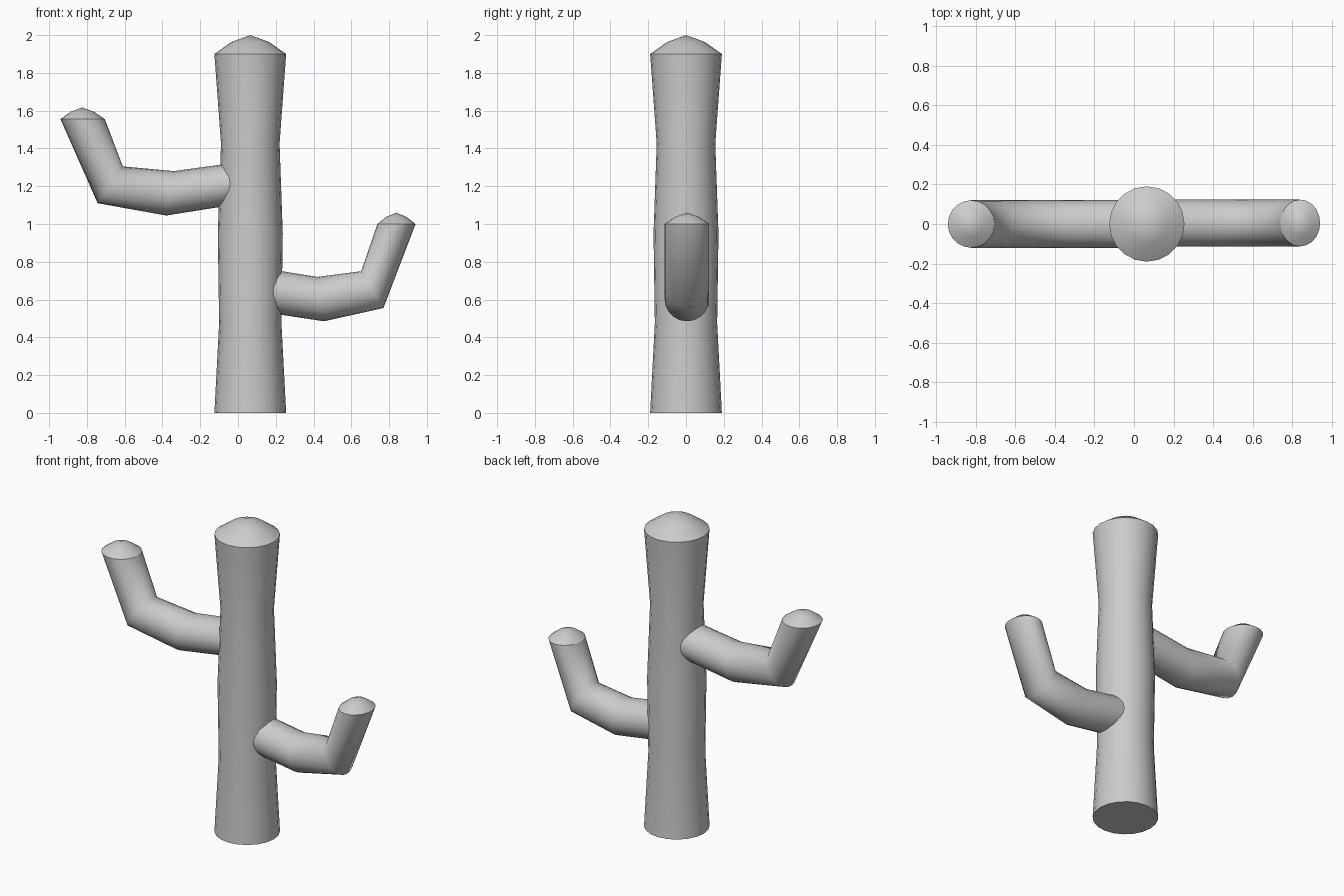
import bpy, bmesh, math
from mathutils import Vector

if "Cube" in bpy.data.objects:
    bpy.data.objects.remove(bpy.data.objects["Cube"])

SIDES = 20


def loft(name, rings, apex, depth=None, y=0.0):
    """Skin rings given as opposite (x, z) edge points, closed with a low dome."""
    bm = bmesh.new()
    loops = []
    rings = [(Vector((a[0], y, a[1])), Vector((b[0], y, b[1]))) for a, b in rings]
    top = Vector((apex[0], y, apex[1]))
    # Middle ring of the dome
    a, b = rings[-1]
    mid = (a + b) / 2
    centre = mid.lerp(top, 0.63)
    half = (b - a) / 2 * 0.53
    radii = [depth or (b - a).length / 2 for a, b in rings]
    rings.append((centre - half, centre + half))
    radii.append(radii[-1] * 0.53)
    for (a, b), ry in zip(rings, radii):
        c, h = (a + b) / 2, (b - a) / 2
        loops.append([bm.verts.new(c + h * math.cos(t) + Vector((0, ry * math.sin(t), 0)))
                      for t in (2 * math.pi * i / SIDES for i in range(SIDES))])
    for lo, hi in zip(loops, loops[1:]):
        for i in range(SIDES):
            j = (i + 1) % SIDES
            bm.faces.new((lo[i], lo[j], hi[j], hi[i]))
    tip = bm.verts.new(top)
    for i in range(SIDES):
        bm.faces.new((loops[-1][i], loops[-1][(i + 1) % SIDES], tip))
    bm.faces.new(loops[0][::-1])
    bmesh.ops.recalc_face_normals(bm, faces=bm.faces)
    # Crisp rims at the base and where the dome starts
    for loop in (loops[0], loops[-2]):
        for i in range(SIDES):
            bm.edges.get((loop[i], loop[(i + 1) % SIDES])).smooth = False
    for f in bm.faces:
        f.smooth = True
    mesh = bpy.data.meshes.new(name)
    bm.to_mesh(mesh)
    bm.free()
    obj = bpy.data.objects.new(name, mesh)
    bpy.context.collection.objects.link(obj)
    return obj


# Trunk, slightly waisted
CX = 0.065
profile = [(0.19, 0), (0.165, 0.475), (0.172, 0.95), (0.155, 1.425), (0.19, 1.9)]
loft("trunk", [((CX - r, z), (CX + r, z)) for r, z in profile], (CX, 2.0))

# Upper left arm
loft("left_arm",
     [((0.03, 1.11), (0.06, 1.335)), ((-0.38, 1.045), (-0.34, 1.28)),
      ((-0.743, 1.11), (-0.61, 1.305)), ((-0.94, 1.555), (-0.705, 1.555))],
     (-0.825, 1.617), depth=0.12)

# Lower right arm
loft("right_arm",
     [((0.08, 0.775), (0.06, 0.545)), ((0.42, 0.72), (0.455, 0.485)),
      ((0.652, 0.75), (0.77, 0.555)), ((0.738, 1.0), (0.94, 1.0))],
     (0.838, 1.06), depth=0.118, y=0.005)
